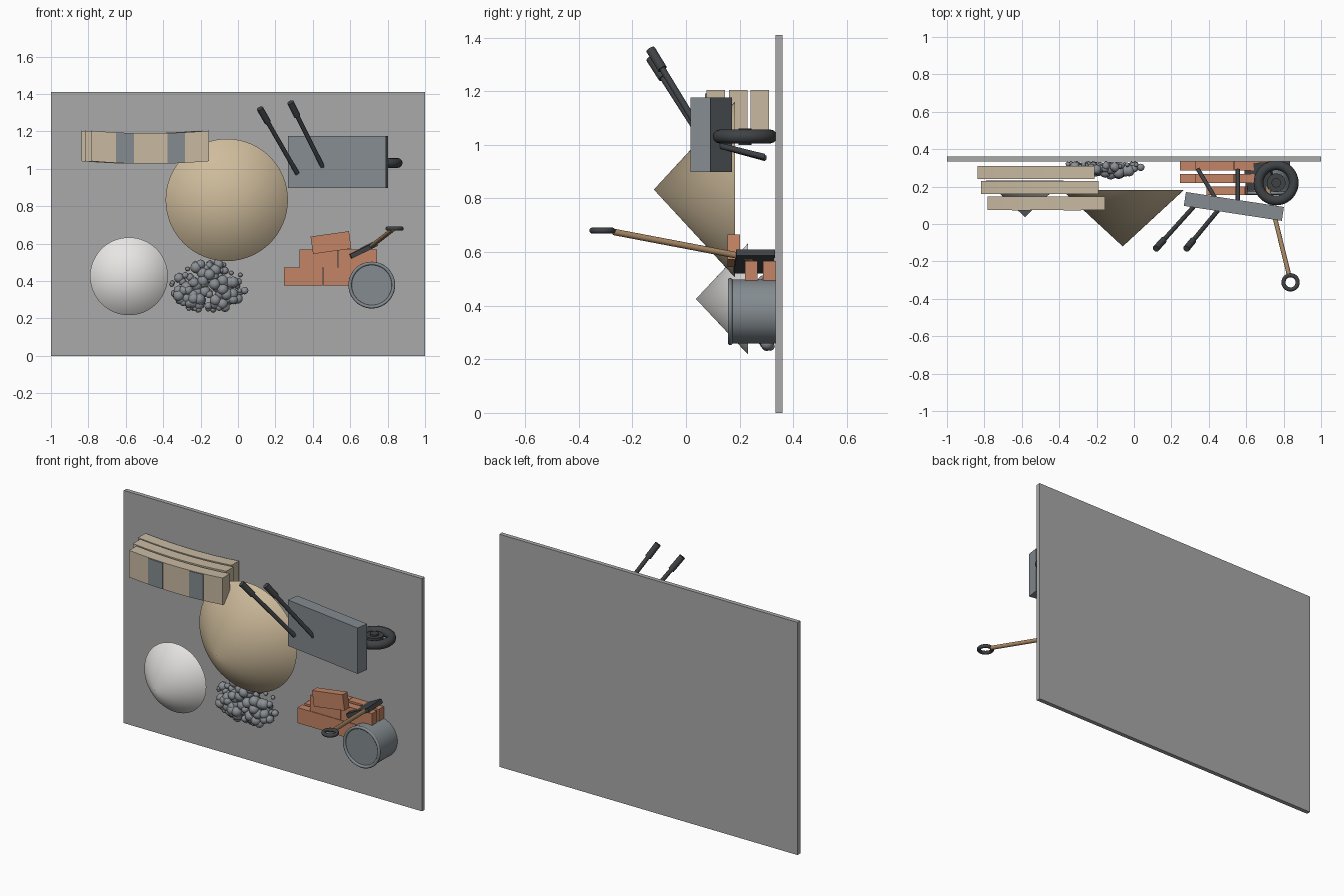
import bpy, bmesh, math, random
from mathutils import Vector, Matrix

if "Cube" in bpy.data.objects:
    bpy.data.objects.remove(bpy.data.objects["Cube"])

random.seed(4)


def material(name, r, g, b):
    m = bpy.data.materials.new(name)
    m.diffuse_color = (r, g, b, 1)
    m.use_nodes = True
    m.node_tree.nodes["Principled BSDF"].inputs["Base Color"].default_value = m.diffuse_color
    return m


SAND = material("sand", 0.62, 0.50, 0.33)
WOOD = material("wood", 0.58, 0.49, 0.36)
BRICK = material("brick", 0.55, 0.23, 0.13)
STEEL = material("steel", 0.23, 0.26, 0.28)
DARK = material("dark", 0.05, 0.055, 0.06)
STONE = material("stone", 0.26, 0.28, 0.30)
WHITE = material("white", 0.80, 0.79, 0.77)
HANDLE = material("handle_wood", 0.40, 0.25, 0.13)
BOARD = material("board", 0.4, 0.4, 0.4)


def finish(name, mat, smooth=False):
    ob = bpy.context.object
    ob.name = name
    ob.data.materials.append(mat)
    if smooth:
        bpy.ops.object.shade_smooth_by_angle(angle=math.radians(40))
    return ob


def box(name, center, size, mat, rot=(0, 0, 0)):
    bpy.ops.mesh.primitive_cube_add(size=1, location=center, rotation=rot)
    bpy.context.object.scale = size
    return finish(name, mat)


def rod(name, a, b, r, mat, verts=16):
    a, b = Vector(a), Vector(b)
    d = b - a
    bpy.ops.mesh.primitive_cylinder_add(
        vertices=verts, radius=r, depth=d.length, location=(a + b) / 2,
        rotation=d.to_track_quat('Z', 'Y').to_euler())
    return finish(name, mat, True)


def torus(name, center, major, minor, mat, rot=(0, 0, 0)):
    bpy.ops.mesh.primitive_torus_add(
        location=center, rotation=rot, major_radius=major, minor_radius=minor,
        major_segments=48, minor_segments=12)
    return finish(name, mat, True)


def pile(name, x, z, r, base_y, tip_y, mat):
    bpy.ops.mesh.primitive_cone_add(
        vertices=64, radius1=r, radius2=0, depth=base_y - tip_y,
        location=(x, (base_y + tip_y) / 2, z), rotation=(math.pi / 2, 0, 0))
    return finish(name, mat, True)


# Backing board
box("backing_board", (0, 0.347, 0.705), (2, 0.026, 1.41), BOARD)

# Cone piles
pile("sand_pile", -0.06, 0.833, 0.327, 0.182, -0.12, SAND)
pile("white_pile", -0.583, 0.425, 0.208, 0.232, 0.037, WHITE)

# Gravel heap
bm = bmesh.new()
for i in range(150):
    a = random.uniform(0, 2 * math.pi)
    k = math.sqrt(random.uniform(0.02, 1))
    r = random.choice((0.012, 0.017, 0.02, 0.026, 0.031))
    x = -0.155 + k * math.cos(a) * (0.215 - r)
    z = 0.37 + k * math.sin(a) * (0.15 - r)
    y = 0.335 - r - random.uniform(0, 0.04) * (1.1 - k * 0.6)
    bmesh.ops.create_icosphere(bm, subdivisions=2, radius=r,
                               matrix=Matrix.Translation((x, y, z)))
me = bpy.data.meshes.new("gravel")
bm.to_mesh(me)
bm.free()
gravel = bpy.data.objects.new("gravel", me)
bpy.context.collection.objects.link(gravel)
bpy.context.view_layer.objects.active = gravel
gravel.select_set(True)
finish("gravel", STONE, True)


# Sagging planks, swept from a rectangular section
def sagging(name, x0, x1, y0, y1, mat, steps=7, zc=1.115, h=0.163, mid=None, half=0.315):
    mid = (x0 + x1) / 2 if mid is None else mid
    bm = bmesh.new()
    rings = []
    for i in range(steps + 1):
        x = x0 + (x1 - x0) * i / steps
        t = (x - mid) / half
        z = zc - 0.007 + 0.014 * t * t
        rings.append([bm.verts.new((x, y, z + s * h / 2))
                      for y, s in ((y0, -1), (y1, -1), (y1, 1), (y0, 1))])
    for p, q in zip(rings, rings[1:]):
        for j in range(4):
            bm.faces.new((p[j], q[j], q[(j + 1) % 4], p[(j + 1) % 4]))
    bm.faces.new(rings[0])
    bm.faces.new(rings[-1])
    bmesh.ops.recalc_face_normals(bm, faces=bm.faces)
    me = bpy.data.meshes.new(name)
    bm.to_mesh(me)
    bm.free()
    me.materials.append(mat)
    bpy.context.collection.objects.link(bpy.data.objects.new(name, me))


for i, (x0, y0) in enumerate(((-0.838, 0.24), (-0.817, 0.16), (-0.783, 0.076))):
    sagging(f"plank_{i}", x0, x0 + 0.627, y0, y0 + 0.07, WOOD)
for i, x0 in enumerate((-0.652, -0.378)):
    sagging(f"plank_band_{i}", x0, x0 + 0.095, 0.071, 0.08, STEEL, 1,
            h=0.158, mid=-0.47)

# Brick stack: two full courses and a loose brick on top
bs = (0.207, 0.047, 0.094)
for c, y in enumerate((0.31, 0.243)):
    for r, (x0, z) in enumerate(((0.245, 0.424), (0.328, 0.52))):
        for k in range(2):
            x = x0 + bs[0] / 2 + k * 0.209
            box(f"brick_{c}_{r}_{k}", (x, y, z), bs, BRICK)
box("brick_loose", (0.497, 0.178, 0.605), bs, BRICK, (0, -math.radians(8), 0))

# Bucket
rod("bucket", (0.715, 0.335, 0.378), (0.715, 0.166, 0.378), 0.12, STEEL, 48)
torus("bucket_rim", (0.715, 0.165, 0.378), 0.116, 0.009, STEEL, (math.pi / 2, 0, 0))

# Shovel
box("shovel_blade", (0.668, 0.255, 0.565), (0.155, 0.145, 0.025), DARK,
    (0, -math.radians(26), math.radians(4)))
rod("shovel_handle", (0.70, 0.25, 0.576), (0.828, -0.27, 0.675), 0.012, HANDLE)
torus("shovel_grip", (0.837, -0.312, 0.68), 0.038, 0.011, DARK)

# Wheelbarrow tray
box("barrow_tray", (0.534, 0.094, 1.037), (0.53, 0.075, 0.278), STEEL,
    (0, 0, -math.radians(8.7)))

# Wheelbarrow handles and grips
for i, (a, b) in enumerate((((0.317, 0.09, 0.975), (0.117, -0.132, 1.322)),
                            ((0.453, 0.078, 1.01), (0.28, -0.132, 1.355)))):
    a, b = Vector(a), Vector(b)
    rod(f"barrow_handle_{i}", a, b, 0.012, DARK)
    rod(f"barrow_grip_{i}", a.lerp(b, 0.79), b, 0.018, DARK)

# Wheelbarrow legs
rod("barrow_leg_0", (0.44, 0.13, 0.995), (0.34, 0.295, 0.95), 0.011, DARK)
rod("barrow_leg_1", (0.555, 0.11, 1.0), (0.555, 0.293, 0.955), 0.011, DARK)

# Wheelbarrow wheel
torus("barrow_tyre", (0.76, 0.22, 1.031), 0.094, 0.026, DARK)
rod("wheel_hub", (0.76, 0.22, 1.012), (0.76, 0.22, 1.05), 0.05, DARK, 24)
rod("wheel_axle", (0.76, 0.22, 1.0), (0.76, 0.22, 1.06), 0.025, DARK)
